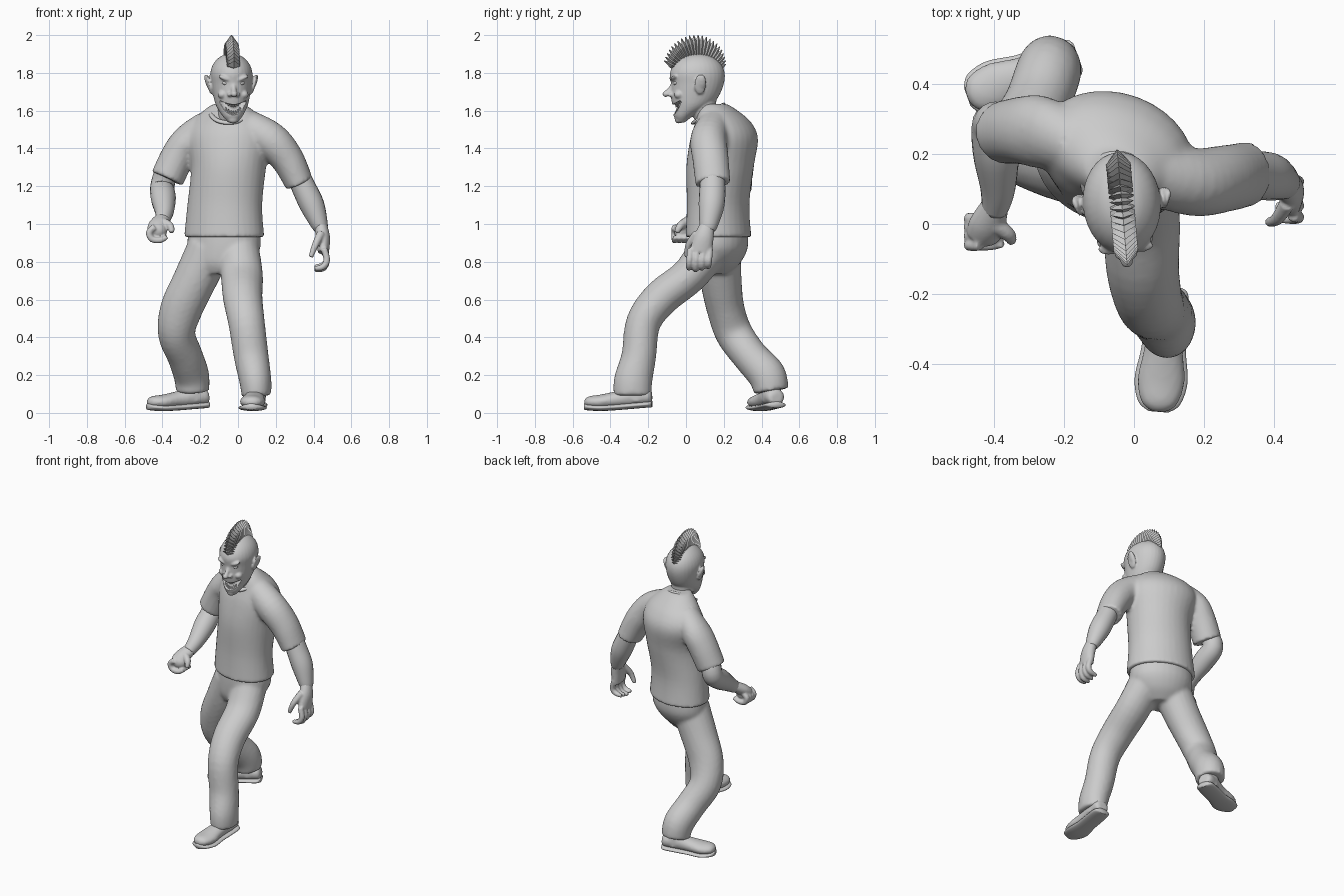
import bpy, bmesh, math
from mathutils import Vector, Matrix

old = bpy.data.objects.get("Cube")
if old:
    bpy.data.objects.remove(old, do_unlink=True)

grey = bpy.data.materials.new("plain grey")
grey.use_nodes = True
grey.diffuse_color = (0.6, 0.6, 0.6, 1)
grey.node_tree.nodes["Principled BSDF"].inputs["Base Color"].default_value = (0.6, 0.6, 0.6, 1)

X, Y, Z = Vector((1, 0, 0)), Vector((0, 1, 0)), Vector((0, 0, 1))


def spline(rings, steps):
    """Catmull-Rom interpolation of rings (x, y, z, rx, ry)."""
    out = []
    n = len(rings)
    for i in range(n - 1):
        a, b, c, d = (rings[max(0, min(n - 1, k))] for k in range(i - 1, i + 3))
        for s in range(steps):
            t = s / steps
            out.append([0.5 * (2 * q + (r - p) * t + (2 * p - 5 * q + 4 * r - w) * t * t
                               + (3 * q - p - 3 * r + w) * t ** 3)
                        for p, q, r, w in zip(a, b, c, d)])
    return out + [list(rings[-1])]


def loft(bm, rings, ref=X, axis=None, seg=20, steps=5):
    """Capped tube of elliptical rings; rx runs along ref."""
    pts = spline([r if len(r) == 5 else (*r, r[3]) for r in rings], steps)
    loops = []
    for i, p in enumerate(pts):
        t = axis or (Vector(pts[min(i + 1, len(pts) - 1)][:3]) - Vector(pts[max(i - 1, 0)][:3]))
        t = t.normalized()
        u = (ref - t * ref.dot(t)).normalized()
        v = t.cross(u)
        loops.append([bm.verts.new(Vector(p[:3]) + u * p[3] * math.cos(a) + v * p[4] * math.sin(a))
                      for a in (2 * math.pi * k / seg for k in range(seg))])
    for lo, hi in zip(loops, loops[1:]):
        for k in range(seg):
            j = (k + 1) % seg
            bm.faces.new((lo[k], lo[j], hi[j], hi[k]))
    bm.faces.new(loops[0][::-1])
    bm.faces.new(loops[-1])


def ball(bm, center, size, tilt=0.0, axis='Y'):
    m = Matrix.Translation(center) @ Matrix.Rotation(tilt, 4, axis) @ Matrix.Diagonal((*size, 1))
    bmesh.ops.create_icosphere(bm, subdivisions=3, radius=1, matrix=m)


def finish(name, bm, voxel=0, smooth=4, place=None, flat=False):
    """Make an object; a voxel size welds its overlapping pieces into one skin."""
    bmesh.ops.recalc_face_normals(bm, faces=bm.faces)
    if place:
        bm.transform(place)
    for f in bm.faces:
        f.smooth = not flat
    me = bpy.data.meshes.new(name)
    bm.to_mesh(me)
    bm.free()
    me.materials.append(grey)
    ob = bpy.data.objects.new(name, me)
    bpy.context.collection.objects.link(ob)
    if voxel:
        r = ob.modifiers.new("weld", 'REMESH')
        r.mode, r.voxel_size, r.use_smooth_shade = 'VOXEL', voxel, True
        s = ob.modifiers.new("soften", 'SMOOTH')
        s.factor, s.iterations = 0.5, smooth
    return ob


# Shirt: twisted torso with two sleeves
yaw = Matrix.Rotation(math.radians(-20), 3, 'Z') @ X
bm = bmesh.new()
loft(bm, [(-.073, .172, .93, .218, .168), (-.07, .17, 1.1, .203, .16), (-.05, .18, 1.3, .202, .175),
          (-.05, .202, 1.45, .228, .172), (-.05, .197, 1.54, .2, .138), (-.05, .167, 1.605, .13, .095),
          (-.05, .15, 1.635, .085, .065)], ref=yaw, axis=Z, seg=32)
loft(bm, [(.04, .15, 1.52, .09), (.17, .12, 1.445, .098), (.26, .13, 1.345, .088, .096),
          (.325, .143, 1.215, .076, .093)])
loft(bm, [(-.16, .23, 1.51, .09), (-.262, .262, 1.44, .088, .105), (-.318, .268, 1.36, .09, .098),
          (-.375, .262, 1.24, .09)])
finish("shirt", bm, .011, 5)

# Shirt collar
bm = bmesh.new()
loop = [(.09 * math.cos(a), .092 * math.sin(a), 0) for a in (k * math.tau / 32 for k in range(33))]
loft(bm, [(*p, .01, .014) for p in loop], ref=Z, steps=1, seg=8)
finish("collar", bm, place=Matrix.Translation((-.05, .118, 1.584)) @ Matrix.Rotation(math.radians(31), 4, 'X'))

# Trousers: pelvis and two striding legs
bm = bmesh.new()
loft(bm, [(-.073, .172, .96, .196, .15), (-.075, .17, .87, .198, .15), (-.09, .155, .79, .16, .125),
          (-.105, .14, .735, .1, .08)], ref=yaw, axis=Z, seg=28)
loft(bm, [(.0, .13, .88, .11), (.02, .02, .73, .112, .097), (.025, -.13, .61, .105, .097),
          (.045, -.225, .48, .097, .092), (.07, -.25, .3, .092), (.092, -.28, .17, .085, .102),
          (.097, -.283, .09, .078, .1)])
loft(bm, [(-.15, .17, .87, .12), (-.23, .185, .7, .115, .11), (-.3, .21, .55, .112, .1),
          (-.325, .255, .42, .099), (-.28, .34, .3, .094), (-.247, .428, .2, .094, .1),
          (-.24, .45, .115, .088, .092)])
finish("trousers", bm, .011, 5)

# Bare arms
bm = bmesh.new()
loft(bm, [(.3, .14, 1.3, .06), (.345, .14, 1.2, .064, .068), (.392, .135, 1.1, .065, .068),
          (.43, .12, 1.0, .046, .05), (.438, .115, .97, .036, .04)])
finish("left_forearm", bm)
bm = bmesh.new()
loft(bm, [(-.375, .265, 1.3, .06), (-.4, .285, 1.2, .064), (-.395, .2, 1.135, .066),
          (-.39, .1, 1.065, .05), (-.4, .04, 1.02, .038)])
finish("right_forearm", bm)

# Left hand: hanging, fingers half curled
bm = bmesh.new()
loft(bm, [(.435, .115, 1.0, .038, .034), (.45, .095, .93, .052, .037), (.452, .078, .85, .06, .03)], ref=Y)
for i in range(4):
    y = .024 + .034 * i
    z = .008 * abs(i - 1)
    loft(bm, [(.455, y, .87, .018), (.47, y - .005, .81, .018), (.45, y - .008, .765 + z, .017),
              (.405, y - .008, .757 + z, .012)], ref=Y, seg=10)
loft(bm, [(.44, .06, .95, .024), (.41, .015, .89, .019), (.385, .005, .825, .013)], ref=Y, seg=10)
finish("left_hand", bm, .006, 3)

# Right hand: loose fist
bm = bmesh.new()
loft(bm, [(-.395, .06, 1.035, .038, .034), (-.42, .0, .995, .052, .038), (-.44, -.035, .965, .045, .035)])
ball(bm, (-.425, -.02, .965), (.05, .045, .045))
for i in range(4):
    y = -.06 + .025 * i
    loft(bm, [(-.44, y, .985, .018), (-.47, y, .955, .018), (-.455, y, .92, .017),
              (-.41, y, .915, .016), (-.375, y + .004, .932, .012)], ref=Y, seg=10)
loft(bm, [(-.4, .0, 1.01, .026), (-.36, -.03, .99, .021), (-.35, -.05, .955, .014)], ref=Y, seg=10)
finish("right_hand", bm, .006, 3)


# Shoes: rounded upper on a thick sole that lifts at heel and toe
def shoe(name, heel, toe, lift):
    heel, toe = Vector((*heel, 0)), Vector((*toe, 0))
    d = (toe - heel).normalized()
    side = d.cross(Z)
    plan = [(0, .03, .05, .03), (.06, .05, .06, .045), (.3, .055, .066, .054), (.5, .056, .058, .045),
            (.75, .068, .05, .038), (.93, .052, .045, .03), (1, .02, .04, .014)]
    upper, sole = [], []
    for t, w, z, h in plan:
        spot = heel.lerp(toe, t)
        bend = lift * (1 - t) + .016 * max(0, (t - .6) / .4) ** 2
        upper.append((spot.x, spot.y, z + bend, w, h))
        sole.append((spot.x, spot.y, .017 + bend, w + .008, .017))
    bm = bmesh.new()
    loft(bm, upper, ref=side, axis=d)
    ankle = heel.lerp(toe, .24)
    loft(bm, [(ankle.x, ankle.y, .06, .055), (ankle.x, ankle.y, .15, .05)], axis=Z)
    finish(name + "_shoe", bm, .009, 3)
    bm = bmesh.new()
    loft(bm, sole, ref=side, axis=d)
    finish(name + "_sole", bm)


shoe("left", (.1, -.18), (.07, -.538), .03)
shoe("right", (-.16, .48), (-.478, .365), .026)

# Head: skull, jaw and face welded together, built facing -y
place = Matrix.Translation((-.035, .06, 0)) @ Matrix.Rotation(math.radians(5), 4, 'Z')
bm = bmesh.new()
loft(bm, [(0, -.085, 1.537, .024, .018), (0, -.075, 1.57, .052, .05), (0, -.035, 1.62, .081, .095),
          (0, -.015, 1.67, .095, .125), (0, 0, 1.74, .107, .14), (0, 0, 1.8, .111, .145),
          (0, .002, 1.85, .094, .122), (0, .004, 1.887, .057, .075), (0, .005, 1.903, .01, .012)],
     axis=Z, seg=32)
loft(bm, [(0, .06, 1.54, .07), (0, .035, 1.6, .068), (0, .03, 1.68, .072)], axis=Z)
loft(bm, [(0, -.125, 1.75, .011), (0, -.142, 1.715, .013), (0, -.166, 1.69, .016), (0, -.18, 1.685, .01)])
ball(bm, (0, -.168, 1.688), (.018, .018, .016))
ball(bm, (0, -.098, 1.552), (.028, .022, .02))
for s in (-1, 1):
    ball(bm, (s * .02, -.143, 1.685), (.014, .018, .012))
    ball(bm, (s * .045, -.127, 1.77), (.038, .018, .012), -s * .4)
    ball(bm, (s * .056, -.103, 1.685), (.026, .026, .022))
    ball(bm, (s * .119, .005, 1.74), (.01, .032, .056), s * .25)
    ball(bm, (s * .128, .015, 1.752), (.01, .02, .04), s * .3)
head = finish("head", bm, .006, 3, place)

# Grinning mouth hollow
bm = bmesh.new()
loft(bm, [(-.063, -.09, 1.65, .005, .022), (-.038, -.118, 1.62, .021, .027), (0, -.128, 1.605, .028, .028),
          (.038, -.118, 1.62, .021, .027), (.063, -.09, 1.65, .005, .022)], ref=Z)
cutter = finish("mouth_cutter", bm, place=place)
cutter.hide_render = True
cutter.hide_viewport = True
cut = head.modifiers.new("mouth", 'BOOLEAN')
cut.operation, cut.object, cut.solver = 'DIFFERENCE', cutter, 'EXACT'

# Two rows of pointed teeth, and the eyes
bm = bmesh.new()
for k in range(-3, 4):
    x, rise = k * .0125, k * k * .0022
    for tip in (-1, 1):
        base = 1.608 - tip * .026 + rise
        y = -.113 + abs(k) * .004
        loft(bm, [(x, y, base, .0068), (x, y, base + tip * .018, .002)], axis=Z, seg=6, steps=1)
finish("teeth", bm, place=place, flat=True)
bm = bmesh.new()
for s in (-1, 1):
    ball(bm, (s * .042, -.117, 1.745), (.018, .015, .011), -s * .2)
finish("eyes", bm, place=place)

# Mohawk: fan of flat pointed blades over the skull
bm = bmesh.new()
count = 23
for i in range(count):
    f = i / (count - 1)
    a = math.radians(30 + 120 * f)
    d = Vector((0, math.cos(a), math.sin(a)))
    c = Vector((0, .004, 1.76))
    reach = .172 + .036 * f + .05 * math.sin(math.pi * f)
    loft(bm, [(*(c + d * .105), .035, .013), (*(c + d * (reach - .045)), .035, .016),
              (*(c + d * reach), .002, .002)], seg=4, steps=1)
finish("mohawk", bm, place=place, flat=True)
